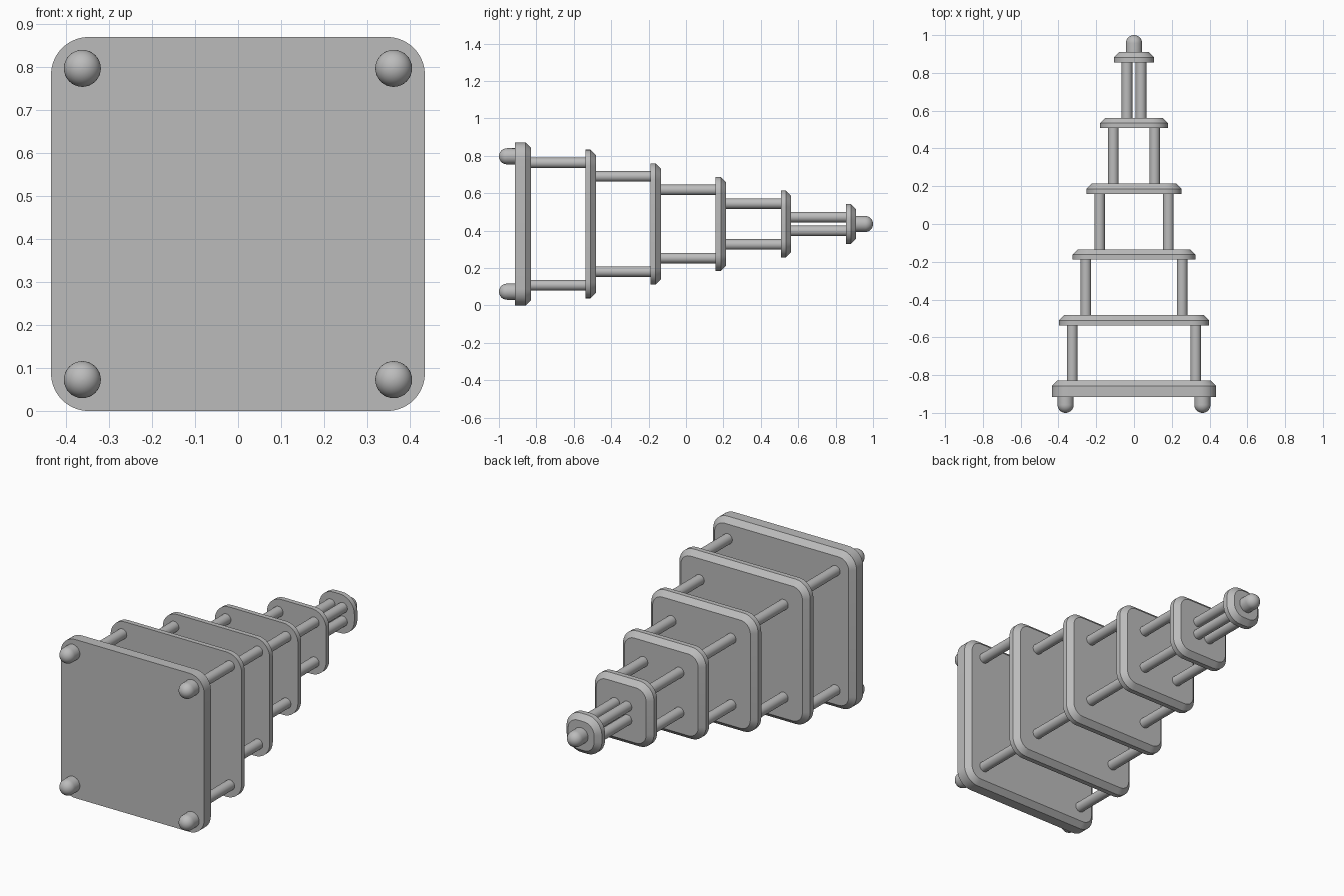
import bpy
import bmesh
from math import pi, cos, sin, radians

if "Cube" in bpy.data.objects:
    bpy.data.objects.remove(bpy.data.objects["Cube"], do_unlink=True)

AXIS_Z = 0.435      # height of the long axis
CORNER = 0.088      # plate corner radius
BEVEL = 0.028       # chamfer on the back rim of each plate
STEP = 0.0725       # shrink from one stage to the next

grey = bpy.data.materials.new("plain grey")
grey.use_nodes = True
grey.diffuse_color = (0.5, 0.5, 0.5, 1)
grey.node_tree.nodes["Principled BSDF"].inputs["Base Color"].default_value = grey.diffuse_color


def loft(name, rings):
    """Skin a list of closed (x, y, z) rings and cap both ends."""
    bm = bmesh.new()
    loops = [[bm.verts.new(p) for p in ring] for ring in rings]
    n = len(loops[0])
    for a, b in zip(loops, loops[1:]):
        for i in range(n):
            j = (i + 1) % n
            bm.faces.new((a[i], a[j], b[j], b[i]))
    bm.faces.new(loops[0])
    bm.faces.new(loops[-1])
    bmesh.ops.recalc_face_normals(bm, faces=bm.faces)
    mesh = bpy.data.meshes.new(name)
    bm.to_mesh(mesh)
    bm.free()
    mesh.shade_smooth()
    mesh.set_sharp_from_angle(angle=radians(30))
    mesh.materials.append(grey)
    obj = bpy.data.objects.new(name, mesh)
    bpy.context.collection.objects.link(obj)
    return obj


def rounded_square(half, radius, y, steps=10):
    ring = []
    for quarter, (sx, sz) in enumerate(((1, 1), (-1, 1), (-1, -1), (1, -1))):
        for k in range(steps + 1):
            a = (quarter + k / steps) * pi / 2
            ring.append((sx * (half - radius) + radius * cos(a), y,
                         AXIS_Z + sz * (half - radius) + radius * sin(a)))
    return ring


def plate(name, half, front, back):
    loft(name, [rounded_square(half, CORNER, front),
                rounded_square(half, CORNER, back - BEVEL),
                rounded_square(half - BEVEL, CORNER - BEVEL, back)])


def lathe(name, x, z, profile, sides=32):
    """Turn (radius, y) pairs about an axis parallel to y."""
    loft(name, [[(x + r * cos(2 * pi * i / sides), y, z + r * sin(2 * pi * i / sides))
                 for i in range(sides)] for r, y in profile])


def knob(name, x, z, root, tip, radius=0.043):
    """Short peg with a hemispherical end."""
    d = 1 if tip > root else -1
    dome = [(radius * cos(a), tip - d * radius * (1 - sin(a)))
            for a in (k * radians(89) / 10 for k in range(11))]
    lathe(name, x, z, [(radius, root)] + dome)


corners = {"upper_left": (1, 1), "upper_right": (-1, 1),
           "lower_left": (1, -1), "lower_right": (-1, -1)}

# Base plate, then five thinner plates that shrink towards the back
backs = [-0.829] + [-0.482 + 0.348 * i for i in range(5)]
plate("base_plate", AXIS_Z, -0.915, backs[0])
for i in range(1, 6):
    plate(f"stage_plate_{i}", 0.397 - STEP * (i - 1), backs[i] - 0.055, backs[i])

# Four rods between each pair of plates
for i in range(5):
    off = 0.327 - STEP * i
    for corner, (sx, sz) in corners.items():
        lathe(f"rod_{i + 1}_{corner}", sx * off, AXIS_Z + sz * off,
              [(0.028, backs[i] - 0.005), (0.028, backs[i + 1] - 0.05)])

# Rounded feet on the base and a rounded tip at the back end
for corner, (sx, sz) in corners.items():
    knob(f"foot_{corner}", sx * 0.362, AXIS_Z + sz * 0.362, -0.91, -1.0)
knob("end_tip", 0, AXIS_Z, backs[5] - 0.005, 1.0)
